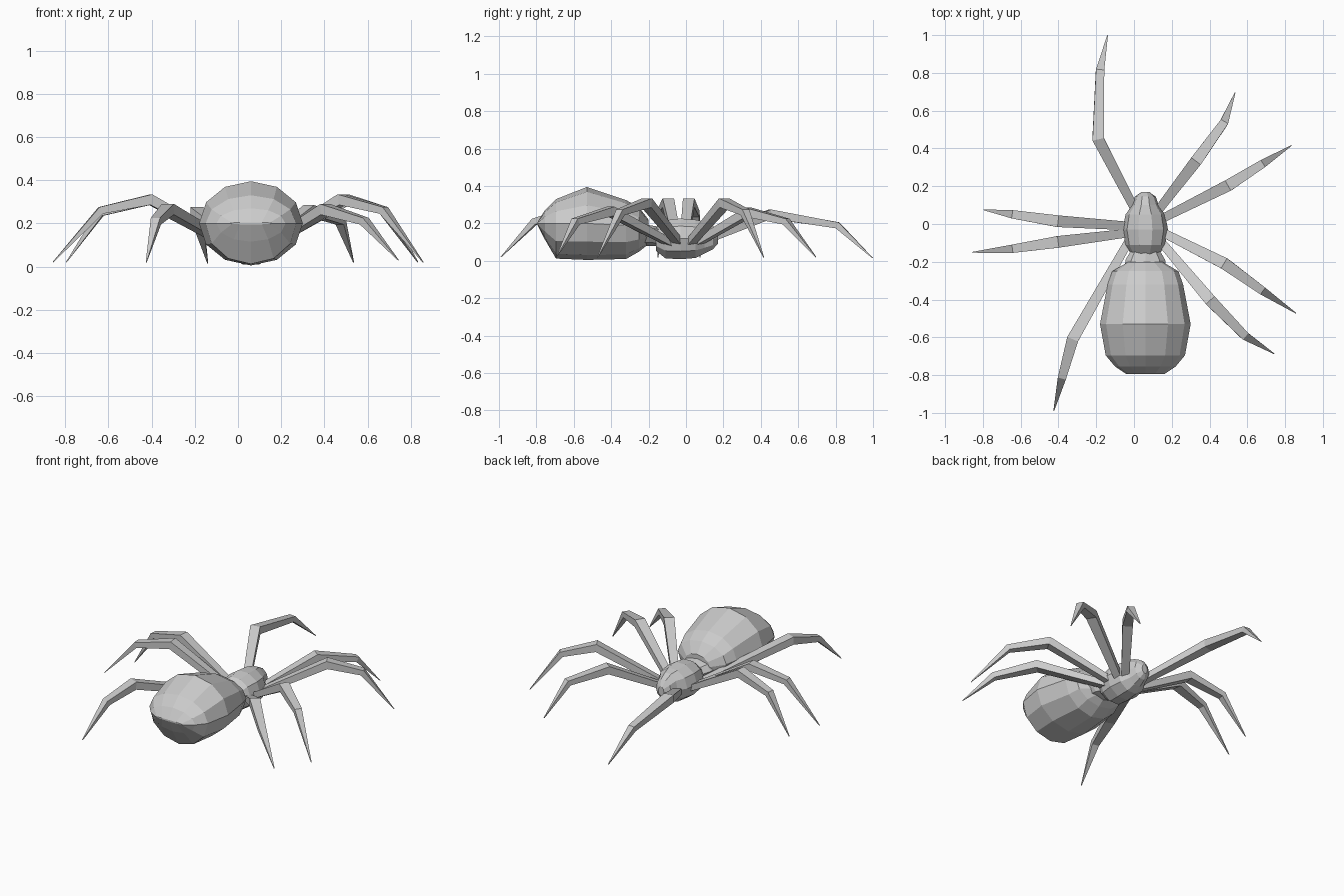
import bpy, math
from mathutils import Vector

CX = 0.06  # body axis


def make(name, verts, faces):
    me = bpy.data.meshes.new(name)
    me.from_pydata([tuple(v) for v in verts], [], faces)
    me.validate()
    ob = bpy.data.objects.new(name, me)
    bpy.context.collection.objects.link(ob)
    return ob


def loft(name, rings):
    n = len(rings[0])
    verts = [v for r in rings for v in r]
    faces = [tuple(reversed(range(n))), tuple(range(len(verts) - n, len(verts)))]
    for i in range(len(rings) - 1):
        for j in range(n):
            k = (j + 1) % n
            faces.append((i * n + j, i * n + k, (i + 1) * n + k, (i + 1) * n + j))
    return make(name, verts, faces)


def body(name, sections, n=12):
    """Sections along y: (y, half width, mid z, top z, bottom z)."""
    rings = []
    for y, hw, zm, zt, zb in sections:
        ring = []
        for j in range(n):
            a = -2 * math.pi * j / n
            s = math.sin(a)
            h = zt - zm if s > 0 else zm - zb
            ring.append(Vector((CX + hw * math.cos(a), y, zm + h * s)))
        rings.append(ring)
    return loft(name, rings)


# Abdomen: pinched to a level edge at the rear
body("abdomen", [
    (-0.795, 0.10, 0.20, 0.205, 0.195),
    (-0.755, 0.16, 0.20, 0.27, 0.115),
    (-0.695, 0.21, 0.20, 0.33, 0.012),
    (-0.53, 0.24, 0.20, 0.395, 0.005),
    (-0.32, 0.20, 0.19, 0.325, 0.01),
    (-0.25, 0.175, 0.18, 0.285, 0.05),
    (-0.20, 0.09, 0.16, 0.22, 0.09)])

# Waist
body("waist", [
    (-0.24, 0.11, 0.14, 0.20, 0.08),
    (-0.19, 0.105, 0.14, 0.19, 0.08),
    (-0.13, 0.07, 0.13, 0.18, 0.08)], 8)

# Thorax and head
body("thorax", [
    (-0.16, 0.075, 0.12, 0.18, 0.05),
    (-0.11, 0.105, 0.12, 0.222, 0.008),
    (-0.03, 0.12, 0.12, 0.232, 0.003),
    (0.05, 0.105, 0.12, 0.225, 0.01),
    (0.10, 0.07, 0.12, 0.215, 0.035),
    (0.145, 0.055, 0.12, 0.19, 0.06),
    (0.17, 0.02, 0.12, 0.15, 0.09)], 10)


# Legs: square section through base, knee, ankle and tip
def leg(name, pts):
    p = [Vector(q) for q in pts]
    start = p[0] + (Vector((CX, -0.02, 0.09)) - p[0]) * 0.4
    p[0] = start
    widths = [0.022, 0.031, 0.022, 0.002]
    up = Vector((0, 0, 1))
    rings = []
    for i, (c, w) in enumerate(zip(p, widths)):
        d = Vector()
        if i > 0:
            d += (p[i] - p[i - 1]).normalized()
        if i < 3:
            d += (p[i + 1] - p[i]).normalized()
        d.normalize()
        side = d.cross(up).normalized()
        nrm = side.cross(d)
        t = w * 0.8
        rings.append([c + side * w + nrm * t, c + side * w - nrm * t,
                      c - side * w - nrm * t, c - side * w + nrm * t])
    return loft(name, rings)


legs = {
    "left_front_leg": [(-0.01, 0.10, .09), (-0.19, 0.45, .25), (-0.18, 0.81, .19), (-0.14, 0.998, .015)],
    "left_second_leg": [(-0.075, -0.005, .10), (-0.405, 0.015, .31), (-0.635, 0.05, .25), (-0.795, 0.075, .02)],
    "left_third_leg": [(-0.08, -0.065, .10), (-0.405, -0.095, .31), (-0.635, -0.13, .26), (-0.857, -0.15, .02)],
    "left_rear_leg": [(-0.07, -0.11, .09), (-0.325, -0.61, .265), (-0.38, -0.81, .21), (-0.425, -0.99, .02)],
    "right_front_leg": [(0.14, 0.09, .09), (0.33, 0.335, .26), (0.475, 0.535, .21), (0.535, 0.695, .02)],
    "right_second_leg": [(0.185, 0.05, .10), (0.50, 0.205, .31), (0.675, 0.315, .26), (0.833, 0.415, .02)],
    "right_third_leg": [(0.19, -0.05, .10), (0.48, -0.21, .31), (0.675, -0.35, .26), (0.857, -0.472, .02)],
    "right_rear_leg": [(0.17, -0.11, .09), (0.405, -0.405, .265), (0.585, -0.59, .21), (0.742, -0.687, .03)],
}
for name, pts in legs.items():
    leg(name, pts)
